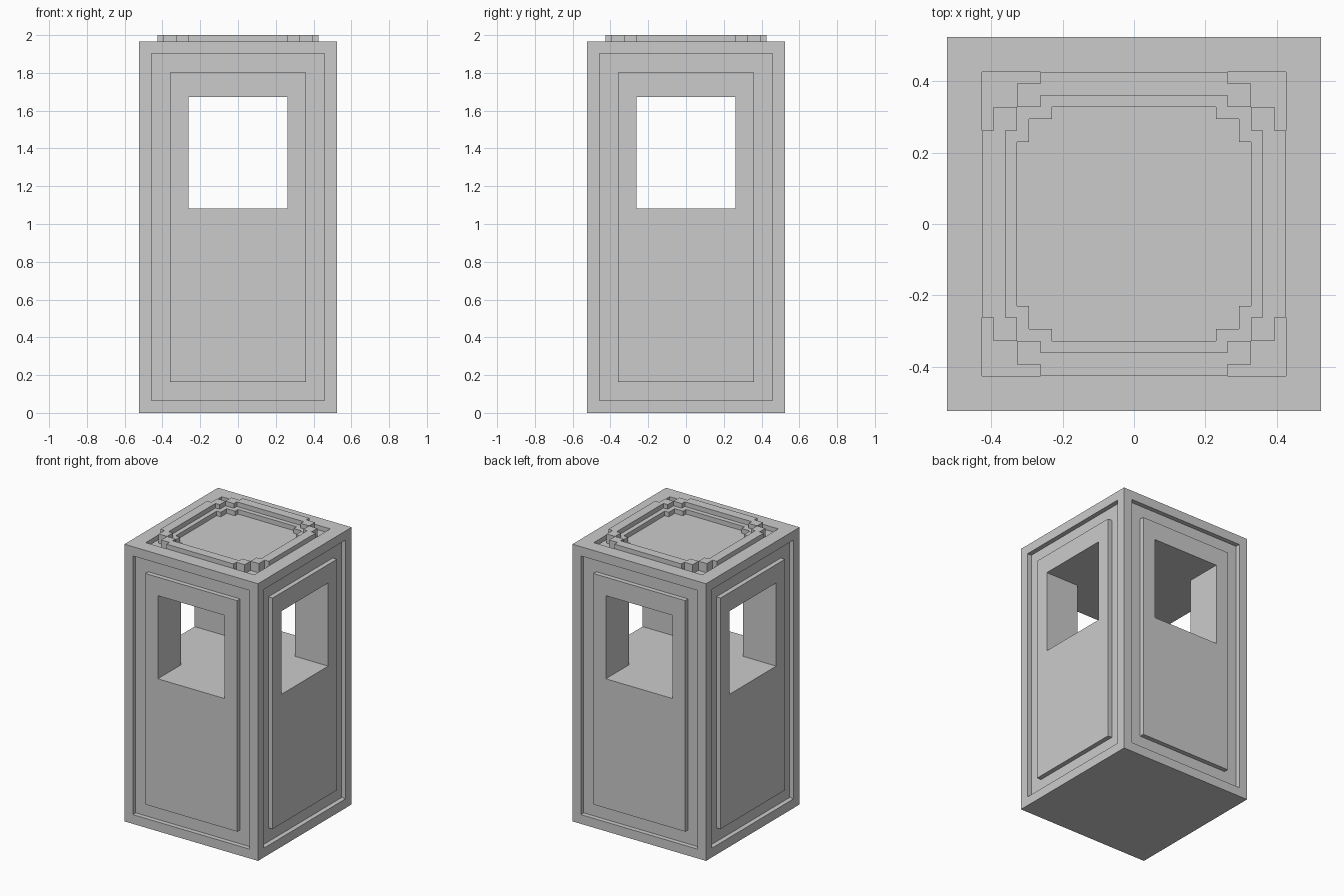
import bpy, bmesh
from mathutils import Matrix, Vector

if "Cube" in bpy.data.objects:
    bpy.data.objects.remove(bpy.data.objects["Cube"])

U = 2 / 61  # one block unit
grey = bpy.data.materials.new("plain_grey")
grey.use_nodes = True
grey.diffuse_color = (0.6, 0.6, 0.6, 1)
grey.node_tree.nodes["Principled BSDF"].inputs["Base Color"].default_value = (0.6, 0.6, 0.6, 1)


def add_box(bm, lo, hi):
    lo, hi = Vector(lo) * U, Vector(hi) * U
    m = Matrix.Translation((lo + hi) / 2) @ Matrix.Diagonal((*(hi - lo), 1))
    return bmesh.ops.create_cube(bm, size=1, matrix=m)["verts"]


def finish(bm, name):
    mesh = bpy.data.meshes.new(name)
    bm.to_mesh(mesh)
    bm.free()
    mesh.materials.append(grey)
    ob = bpy.data.objects.new(name, mesh)
    bpy.context.scene.collection.objects.link(ob)
    return ob


def step(bm, face, inset, push):
    """Inset a face, then move it straight along its normal."""
    bmesh.ops.inset_individual(bm, faces=[face], thickness=inset * U, use_even_offset=True)
    n = face.normal.copy()
    new = bmesh.ops.extrude_discrete_faces(bm, faces=[face])["faces"][0]
    bmesh.ops.translate(bm, verts=new.verts, vec=n * push * U)
    new.normal_update()
    return new


# Body with a sunken border round each side panel and a sunken square on top
bm = bmesh.new()
add_box(bm, (-16, -16, 0), (16, 16, 60))
bm.normal_update()
for f in list(bm.faces):
    if abs(f.normal.z) < 0.5:
        step(bm, step(bm, f, 2, -1), 3, 1)
    elif f.normal.z > 0.5:
        step(bm, f, 3, -1)
body = finish(bm, "booth_body")

# Crossing window openings
for name, x, y in (("window_cutter_x", 20, 8), ("window_cutter_y", 8, 20)):
    bm = bmesh.new()
    add_box(bm, (-x, -y, 33), (x, y, 51))
    cutter = finish(bm, name)
    cutter.hide_render = True
    cutter.hide_viewport = True
    cutter.display_type = 'WIRE'
    cut = body.modifiers.new(name, 'BOOLEAN')
    cut.object = cutter
    cut.solver = 'EXACT'

# Stepped roof ring and the lower ledge inside it
def stepped_ring(name, bar, blocks, bottom, top):
    bm = bmesh.new()
    for k in range(4):
        for x0, x1, y0, y1 in [bar] + blocks:
            verts = add_box(bm, (x0, y0, bottom), (x1, y1, top))
            bmesh.ops.rotate(bm, verts=verts, matrix=Matrix.Rotation(k * 1.5707963, 3, 'Z'))
    return finish(bm, name)


stepped_ring("roof_ring", (-8, 8, 11, 13), [(8, 10, 10, 12), (-10, -8, 10, 12)], 59, 61)
stepped_ring("roof_ledge", (-7, 7, 10, 11),
             [(7, 8, 9, 11), (-8, -7, 9, 11), (8, 10, 9, 10), (-10, -8, 9, 10)], 59, 60)
